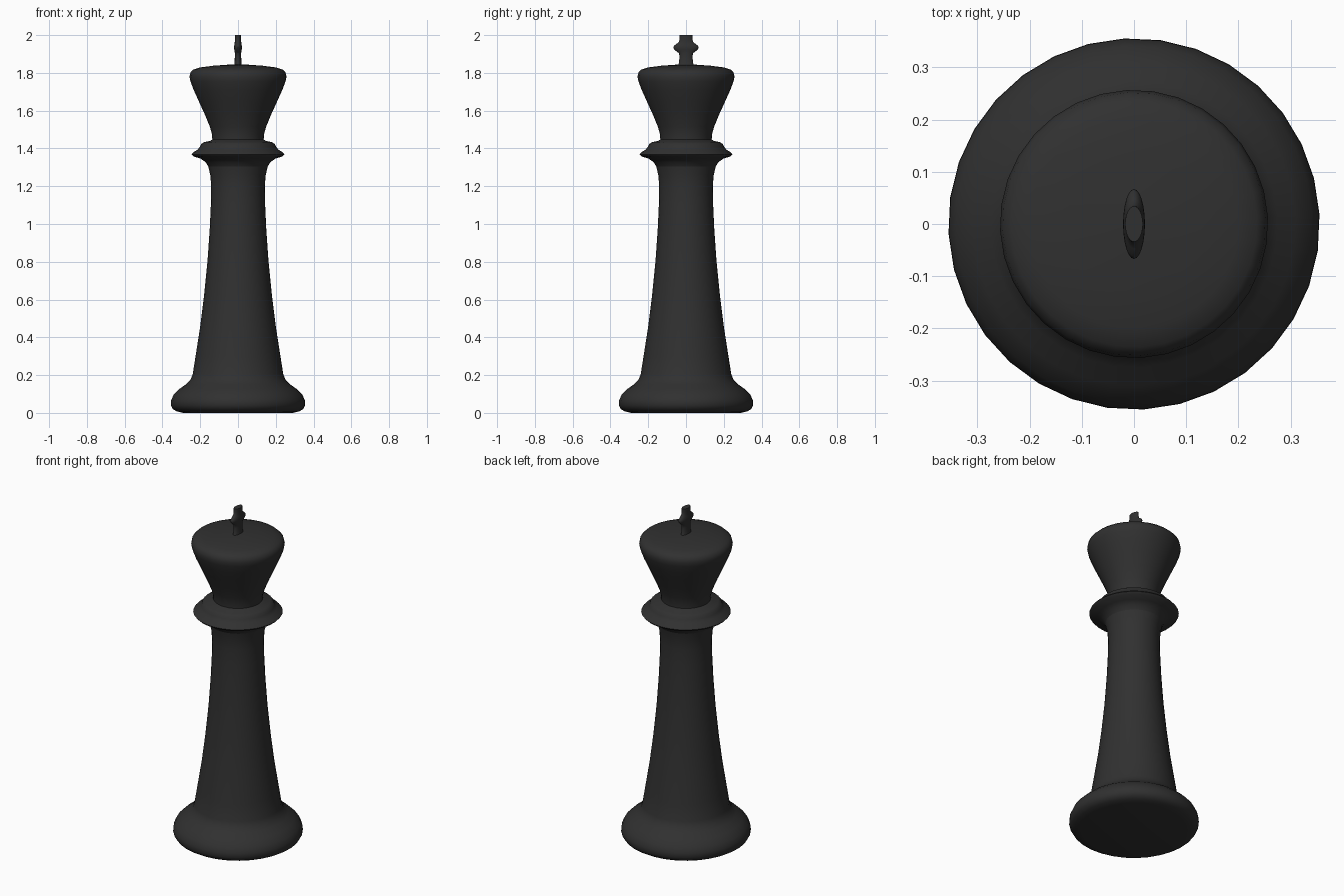
import bpy, bmesh, math

black = bpy.data.materials.new("matte_black")
black.diffuse_color = (0.03, 0.03, 0.03, 1)


def loft(name, rings, sides, phase=0.0, angle=40):
    """Stack elliptical rings (z, rx, ry) and cap both ends."""
    bm = bmesh.new()
    loops = []
    for z, rx, ry in rings:
        loops.append([bm.verts.new((rx * math.cos(phase + math.tau * i / sides),
                                    ry * math.sin(phase + math.tau * i / sides), z))
                      for i in range(sides)])
    for a, b in zip(loops, loops[1:]):
        for i in range(sides):
            j = (i + 1) % sides
            bm.faces.new((a[i], a[j], b[j], b[i]))
    bm.faces.new(list(reversed(loops[0])))
    bm.faces.new(loops[-1])
    mesh = bpy.data.meshes.new(name)
    bm.to_mesh(mesh)
    bm.free()
    mesh.materials.append(black)
    obj = bpy.data.objects.new(name, mesh)
    bpy.context.collection.objects.link(obj)
    bpy.ops.object.select_all(action='DESELECT')
    obj.select_set(True)
    bpy.context.view_layer.objects.active = obj
    bpy.ops.object.shade_smooth_by_angle(angle=math.radians(angle))
    return obj


def turned(name, profile):
    return loft(name, [(z, r, r) for r, z in profile], 32, math.radians(3))


# Rounded foot and tapering column up to the collar
turned("base_and_column", [
    (0.29, 0.0), (0.325, 0.008), (0.345, 0.02), (0.356, 0.04), (0.355, 0.065),
    (0.342, 0.095), (0.31, 0.127), (0.275, 0.152), (0.251, 0.177), (0.24, 0.205),
    (0.225, 0.30), (0.20, 0.46), (0.18, 0.62), (0.162, 0.80), (0.15, 0.97),
    (0.144, 1.10), (0.142, 1.20), (0.147, 1.26), (0.158, 1.305)])

# Flared collar
turned("collar", [
    (0.158, 1.305), (0.172, 1.328), (0.198, 1.346), (0.236, 1.358), (0.246, 1.369),
    (0.236, 1.380), (0.214, 1.394), (0.201, 1.410), (0.195, 1.424), (0.178, 1.434),
    (0.148, 1.440), (0.136, 1.448)])

# Head widening to a domed lid
turned("head", [
    (0.136, 1.446), (0.138, 1.475), (0.149, 1.515), (0.176, 1.58), (0.208, 1.65),
    (0.235, 1.71), (0.252, 1.755), (0.257, 1.78), (0.252, 1.803), (0.236, 1.818),
    (0.20, 1.829), (0.13, 1.838), (0.06, 1.843), (0.0005, 1.846)])

# Thin finial with a short crossbar along y
loft("top_cross", [
    (1.835, 0.022, 0.044), (1.85, 0.018, 0.038), (1.885, 0.017, 0.034),
    (1.905, 0.017, 0.038), (1.915, 0.018, 0.052), (1.925, 0.020, 0.063),
    (1.935, 0.021, 0.067), (1.945, 0.020, 0.062), (1.955, 0.018, 0.048),
    (1.965, 0.017, 0.037), (1.98, 0.017, 0.034), (2.0, 0.017, 0.034)], 24)
